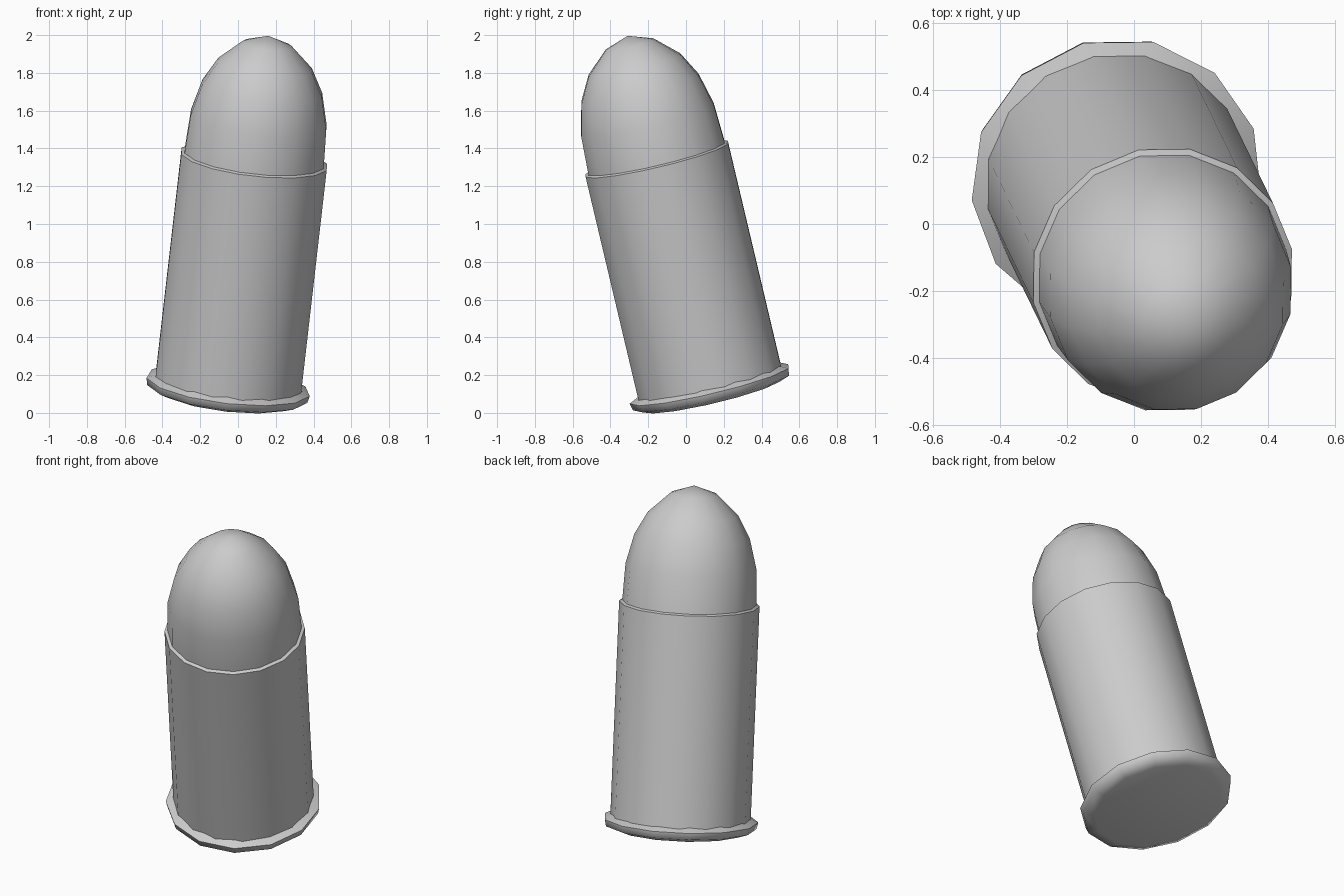
import bpy, bmesh, math
from mathutils import Vector

if "Cube" in bpy.data.objects:
    bpy.data.objects.remove(bpy.data.objects["Cube"])

AXIS = Vector((0.111, -0.229, 0.967)).normalized()
BASE = Vector((-0.055, 0.135, 0.12))
TILT = AXIS.to_track_quat('Z', 'Y')
TILT = Vector((0, 0, 1)).rotation_difference(AXIS)


def lathe(name, profile, sides, phase, smooth_angle):
    """Spin (height, radius) points around the tilted axis."""
    bm = bmesh.new()
    rings = []
    for h, r in profile:
        if r == 0:
            pts = [(0, 0, h)]
        else:
            angles = [math.radians(phase) + 2 * math.pi * i / sides for i in range(sides)]
            pts = [(r * math.cos(a), r * math.sin(a), h) for a in angles]
        rings.append([bm.verts.new(BASE + TILT @ Vector(p)) for p in pts])
    for a, b in zip(rings, rings[1:]):
        for i in range(sides):
            j = (i + 1) % sides
            if len(a) == 1:
                bm.faces.new((a[0], b[j], b[i]))
            elif len(b) == 1:
                bm.faces.new((a[i], a[j], b[0]))
            else:
                bm.faces.new((a[i], a[j], b[j], b[i]))
    bmesh.ops.recalc_face_normals(bm, faces=bm.faces)
    mesh = bpy.data.meshes.new(name)
    bm.to_mesh(mesh)
    bm.free()
    obj = bpy.data.objects.new(name, mesh)
    bpy.context.collection.objects.link(obj)
    bpy.ops.object.select_all(action='DESELECT')
    obj.select_set(True)
    bpy.context.view_layer.objects.active = obj
    bpy.ops.object.shade_smooth_by_angle(angle=math.radians(smooth_angle))
    return obj


# thirteen-sided base rim with a chamfered underside
lathe("base_rim", [(-0.03, 0), (-0.03, 0.37), (-0.008, 0.43), (0.03, 0.438), (0.055, 0.385)],
      13, 76.15, 60)

# straight case with a thin mouth lip
lathe("case", [(0.04, 0.395), (1.265, 0.395), (1.275, 0.372)], 16, 11.25, 50)

# rounded nose
lathe("bullet", [(1.265, 0.378), (1.48, 0.368), (1.65, 0.325), (1.78, 0.254),
                 (1.893, 0.132), (1.94, 0)], 16, 11.25, 60)
